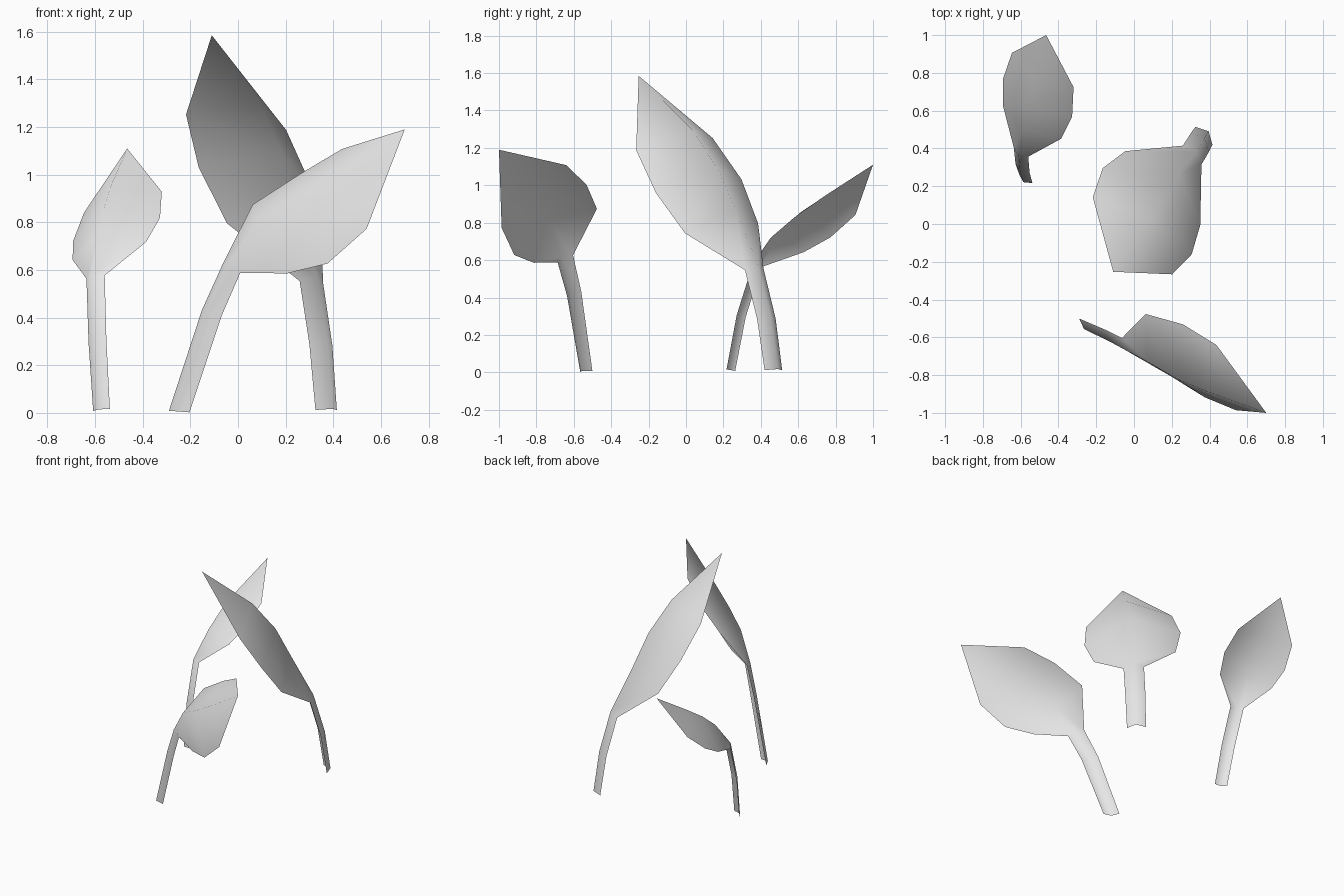
import bpy
import bmesh
from mathutils import Vector

cube = bpy.data.objects.get("Cube")
if cube:
    bpy.data.objects.remove(cube, do_unlink=True)

# Single plain colour for all leaves
grey = bpy.data.materials.new("pale_grey")
grey.use_nodes = True
colour = (0.8, 0.8, 0.8, 1.0)
grey.diffuse_color = colour
grey.node_tree.nodes["Principled BSDF"].inputs["Base Color"].default_value = colour

# Shared cross-section rules, from stem foot up to the widest rows of the blade
WIDTHS = [0.13, 0.138, 0.14, 0.56, 0.66, 0.59]
TWIST = [0, 0.2, 0.4, 0.85, 1, 1]   # blend from stem direction to blade direction
ARCH = 0.27                         # height of the ridge relative to the width


def build_leaf(name, size, stem_side, blade_side, spine):
    """Sweep an arched three-point section along the spine, closing at the tip."""
    spine = [Vector(p) for p in spine]
    stem_side = Vector(stem_side).normalized()
    blade_side = Vector(blade_side).normalized()
    bm = bmesh.new()
    rows = []
    for i, (width, twist) in enumerate(zip(WIDTHS, TWIST)):
        side = stem_side.lerp(blade_side, twist).normalized()
        tangent = spine[i + 1] - spine[max(i - 1, 0)]
        ridge = side.cross(tangent).normalized()
        half = side * width * size / 2
        centre = spine[i]
        rows.append([bm.verts.new(p) for p in (
            centre - half,
            centre + ridge * width * size * ARCH,
            centre + half)])

    # Stem and blade strips on both sides of the ridge
    for lower, upper in zip(rows, rows[1:]):
        for j in range(2):
            bm.faces.new((lower[j], lower[j + 1], upper[j + 1], upper[j]))

    # Pointed tip
    tip = bm.verts.new(spine[-1])
    for j in range(2):
        bm.faces.new((rows[-1][j], rows[-1][j + 1], tip))

    for face in bm.faces:
        face.smooth = True
    mesh = bpy.data.meshes.new(name)
    bm.to_mesh(mesh)
    bm.free()
    mesh.materials.append(grey)
    leaf = bpy.data.objects.new(name, mesh)
    bpy.context.scene.collection.objects.link(leaf)
    return leaf


# Small leaf at the back, leaning backwards
build_leaf(
    "small_back_leaf", 0.65, (0.83, -0.55, 0.1), (0.86, -0.48, 0.23),
    [(-0.573, 0.24, 0.012), (-0.59, 0.295, 0.3), (-0.598, 0.38, 0.57),
     (-0.54, 0.54, 0.68), (-0.51, 0.67, 0.77), (-0.483, 0.815, 0.885),
     (-0.465, 1, 1.11)])

# Tall leaf in the middle, leaning forwards
build_leaf(
    "tall_middle_leaf", 1, (-0.69, 0.72, 0), (-0.71, 0.69, 0.11),
    [(0.37, 0.467, 0.012), (0.348, 0.43, 0.285), (0.308, 0.365, 0.55),
     (0.152, 0.19, 0.77), (0.07, 0.068, 0.995), (-0.008, -0.062, 1.22),
     (-0.11, -0.253, 1.585)])

# Medium leaf at the front, leaning sideways
build_leaf(
    "medium_front_leaf", 0.835, (0.8, -0.6, -0.05), (0.21, -0.7, -0.68),
    [(-0.247, -0.533, 0.005), (-0.11, -0.598, 0.42), (-0.027, -0.645, 0.607),
     (0.135, -0.645, 0.73), (0.318, -0.725, 0.815), (0.488, -0.813, 0.94),
     (0.7, -1, 1.19)])
